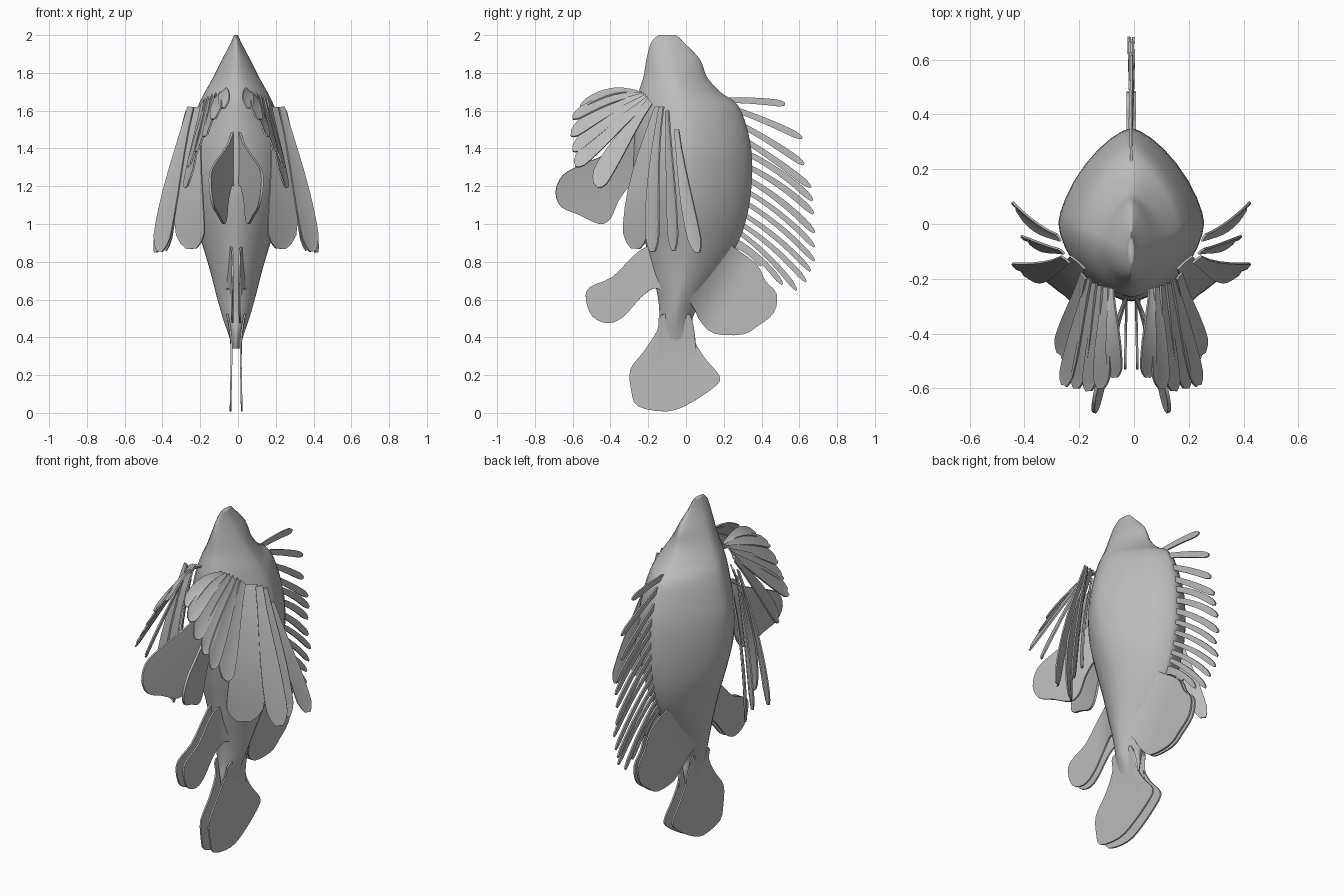
import bpy, bmesh, math, random
from mathutils import Vector

if "Cube" in bpy.data.objects:
    bpy.data.objects.remove(bpy.data.objects["Cube"])

random.seed(3)
CX = -0.010  # mid plane of the fish

grey = bpy.data.materials.new("plain grey")
grey.diffuse_color = (0.5, 0.5, 0.5, 1)
grey.use_nodes = True
grey.node_tree.nodes["Principled BSDF"].inputs["Base Color"].default_value = grey.diffuse_color


def finish(bm, name, thick=0.0, angle=50):
    """Turn a bmesh into a shaded object, thickening sheets when asked."""
    me = bpy.data.meshes.new(name)
    bmesh.ops.recalc_face_normals(bm, faces=bm.faces)
    bm.to_mesh(me)
    bm.free()
    ob = bpy.data.objects.new(name, me)
    bpy.context.collection.objects.link(ob)
    ob.location.x = CX
    me.materials.append(grey)
    bpy.ops.object.select_all(action='DESELECT')
    ob.select_set(True)
    bpy.context.view_layer.objects.active = ob
    if thick:
        m = ob.modifiers.new("thickness", 'SOLIDIFY')
        m.thickness, m.offset = thick, 0
        bpy.ops.object.modifier_apply(modifier=m.name)
    bpy.ops.object.shade_smooth_by_angle(angle=math.radians(angle))
    return ob


def spline(pts, n, closed=False):
    """Catmull-Rom through points of any dimension."""
    out, k = [], len(pts)
    get = (lambda i: pts[i % k]) if closed else (lambda i: pts[max(0, min(k - 1, i))])
    for i in range(k if closed else k - 1):
        for j in range(n):
            t = j / n
            out.append([0.5 * (2 * b + (c - a) * t + (2 * a - 5 * b + 4 * c - d) * t * t
                               + (3 * b - a - 3 * c + d) * t ** 3)
                        for a, b, c, d in zip(get(i - 1), get(i), get(i + 1), get(i + 2))])
    if not closed:
        out.append(list(pts[-1]))
    return out


def sheet_pair(name, outline, xfun, thick):
    """Mirrored fin sheets drawn in y-z and bent sideways by xfun."""
    bm = bmesh.new()
    for s in (-1, 1):
        part = bmesh.new()
        part.faces.new([part.verts.new((0, y, z)) for y, z in spline(outline, 3, True)])
        bmesh.ops.triangulate(part, faces=part.faces[:])
        bmesh.ops.subdivide_edges(part, edges=part.edges[:], cuts=3, use_grid_fill=True)
        for v in part.verts:
            v.co.x = s * xfun(v.co.y, v.co.z)
        tmp = bpy.data.meshes.new("tmp")
        part.to_mesh(tmp)
        part.free()
        bm.from_mesh(tmp)
        bpy.data.meshes.remove(tmp)
    finish(bm, name, thick)


def petal(bm, root, tip, wdir, width, bow=(0, 0, 0), root_w=0.3, cup=0.0):
    """Fin ray: narrow at the root, broad and rounded at the tip."""
    root, tip, bow = Vector(root), Vector(tip), Vector(bow)
    w = Vector(wdir).normalized()
    nrm = (tip - root).cross(w).normalized()
    rows = []
    for t in (0, .15, .3, .45, .6, .72, .82, .9, .96, 1.0):
        grow = root_w + (1 - root_w) * math.sin(min(t / .82, 1) * math.pi / 2) ** 1.6
        end = 1 if t < .86 else math.sqrt(max(0.12, 1 - ((t - .86) / .14) ** 2))
        c = root.lerp(tip, t) + bow * (4 * t * (1 - t))
        h = 0.5 * width * grow * end
        rows.append([bm.verts.new(c - w * h), bm.verts.new(c + nrm * cup * grow),
                     bm.verts.new(c + w * h)])
    for a, b in zip(rows, rows[1:]):
        for i in (0, 1):
            bm.faces.new((a[i], a[i + 1], b[i + 1], b[i]))


# Body: rings of (z, belly y, back y, half width, y of widest point)
stations = [(2.0, -.145, -.05, .010, -.10), (1.96, -.185, -.01, .028, -.10),
            (1.87, -.21, .075, .075, -.08), (1.78, -.225, .11, .12, -.06),
            (1.70, -.25, .18, .165, -.04), (1.64, -.265, .265, .195, -.02),
            (1.55, -.27, .31, .228, -.01), (1.40, -.28, .345, .262, 0),
            (1.22, -.28, .348, .262, .01), (1.05, -.25, .325, .23, .03),
            (.90, -.215, .275, .182, .02), (.76, -.185, .19, .14, 0),
            (.62, -.15, .095, .104, -.03), (.50, -.14, .035, .07, -.05),
            (.42, -.145, .035, .042, -.05), (.34, -.13, .02, .02, -.05)]
bm = bmesh.new()
N = 32
rings = []
for z, yf, yb, w, yc in spline(stations, 4):
    ring = []
    for i in range(N):
        a = 2 * math.pi * i / N
        c, s = math.cos(a), math.sin(a)
        e = 1.36 if s > 0 else 1.2  # ridged back and keel
        x = w * math.copysign(abs(c) ** e, c)
        d = (yb - yc) if s > 0 else (yc - yf)
        ring.append(bm.verts.new((x, yc + d * math.copysign(abs(s) ** e, s), z)))
    rings.append(ring)
for a, b in zip(rings, rings[1:]):
    for i in range(N):
        bm.faces.new((a[i], a[(i + 1) % N], b[(i + 1) % N], b[i]))
bm.faces.new(rings[0])
bm.faces.new(rings[-1])
finish(bm, "body", angle=75)

# Paired sheets flaring into the body: tail, anal fin and soft back fin
tail = [(-.13, .52), (-.15, .44), (-.22, .33), (-.295, .23), (-.29, .12), (-.255, .035),
        (-.10, .008), (.02, .05), (.16, .145), (.175, .20), (.10, .29), (.03, .41), (.02, .52)]
anal = [(-.12, .84), (-.20, .88), (-.28, .83), (-.39, .72), (-.51, .665), (-.53, .60),
        (-.495, .51), (-.41, .475), (-.33, .51), (-.24, .61), (-.17, .66), (-.11, .66)]
soft = [(.02, .62), (.05, .54), (.08, .48), (.15, .42), (.30, .415), (.38, .46), (.465, .53),
        (.48, .63), (.42, .70), (.38, .78), (.29, .85), (.22, .88), (.12, .78)]
sheet_pair("tail_fin", tail,
           lambda y, z: .024 + .02 * max(0, .3 - z) + .6 * max(0, z - .33) ** 2, .009)
sheet_pair("anal_fin", anal,
           lambda y, z: .016 + .02 * max(0, -y - .2) + 1.2 * max(0, y + .3) ** 2, .009)
sheet_pair("soft_back_fin", soft,
           lambda y, z: .012 + 1.4 * max(0, .17 - y + (z - .5) * .57) ** 2, .009)

# Pelvic fins: a cupped pair spreading forward from the belly
pelvic = [(-.24, 1.50), (-.32, 1.43), (-.42, 1.37), (-.55, 1.315), (-.65, 1.26), (-.69, 1.17),
          (-.66, 1.09), (-.57, 1.05), (-.46, 1.00), (-.40, 1.03), (-.36, 1.12), (-.30, 1.20),
          (-.25, 1.23)]


def pelvic_x(y, z):
    d = max(0, -y - .24)
    return max(.004, .005 + .38 * d - .18 * d * d + .3 * d * (z - 1.2))


sheet_pair("pelvic_fins", pelvic, pelvic_x, .012)

# Pectoral rays: root, tip, width direction, width, bow
rays = [
    ((.075, -.235, 1.69), (.060, -.56, 1.62), (.8, 0, -.6), .07, (0, 0, .045)),
    ((.095, -.23, 1.685), (.11, -.60, 1.565), (.7, 0, -.7), .085, (0, 0, .03)),
    ((.115, -.225, 1.68), (.155, -.61, 1.48), (.5, 0, -.8), .10, (0, 0, .02)),
    ((.135, -.215, 1.67), (.20, -.60, 1.40), (.45, 0, -.8), .105, (0, 0, .015)),
    ((.155, -.20, 1.66), (.245, -.59, 1.32), (.4, .2, -.8), .11, (0, 0, .005)),
    ((.175, -.19, 1.65), (.26, -.48, 1.205), (.4, .5, -.6), .12, (0, -.01, 0)),
    ((.195, -.14, 1.62), (.235, -.268, .87), (.75, .65, -.05), .205, (.03, -.03, 0)),
    ((.24, -.13, 1.62), (.405, -.175, .855), (.7, .55, .1), .115, (.01, -.02, 0)),
    ((.255, -.10, 1.60), (.38, -.065, .86), (.7, .55, .1), .085, (.01, 0, 0)),
    ((.265, -.05, 1.50), (.425, .06, .85), (.45, .75, 0), .085, (.01, -.01, 0)),
]
bm = bmesh.new()
for s in (-1, 1):
    for root, tip, wd, width, bow in rays:
        m = lambda v: (s * v[0], v[1], v[2])
        petal(bm, m(root), m(tip), m(wd), width, m(bow), .35, -.006 * s)
finish(bm, "pectoral_rays", .008)

# Back spines: root height along the ridge, tip in y-z
spines = [(1.655, .525, 1.635), (1.61, .615, 1.455), (1.53, .625, 1.315), (1.45, .66, 1.195),
          (1.38, .67, 1.125), (1.31, .675, 1.055), (1.245, .68, .955), (1.18, .68, .88),
          (1.12, .68, .805), (1.06, .66, .75), (1.01, .635, .695), (.965, .585, .65),
          (.92, .51, .68), (.89, .40, .78)]
profile = spline(stations, 6)
bm = bmesh.new()
for i, (z, ty, tz) in enumerate(spines):
    yb = min(profile, key=lambda p: abs(p[0] - z))[2] - .035
    root = Vector((0, yb, z))
    tip = Vector((random.uniform(-.01, .01), ty, tz))
    d = tip - root
    bow = (0, .004, .006) if i < 4 else (0, .01, .016)
    petal(bm, root, tip, (0, -d.z, d.y), .036 if i < 7 else .03, bow, .8)
finish(bm, "back_spines", .009)
